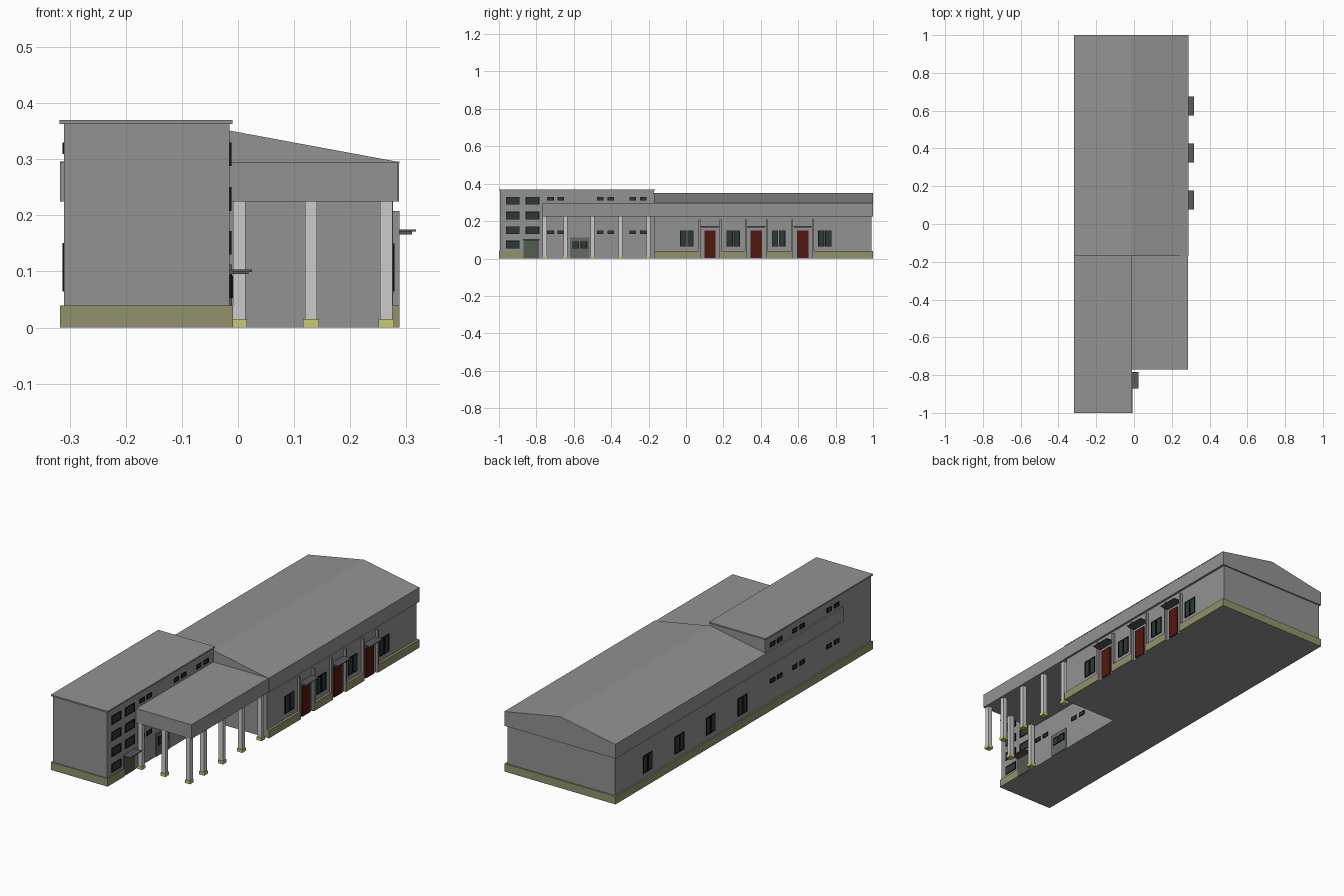
import bpy, bmesh

if "Cube" in bpy.data.objects:
    bpy.data.objects.remove(bpy.data.objects["Cube"])


def material(name, rgb):
    m = bpy.data.materials.new(name)
    m.diffuse_color = (*rgb, 1)
    m.use_nodes = True
    m.node_tree.nodes["Principled BSDF"].inputs["Base Color"].default_value = m.diffuse_color
    return m


GREY = material("grey_wall", (0.29, 0.29, 0.29))
OLIVE = material("olive_plinth", (0.29, 0.29, 0.15))
YELLOW = material("yellow_base", (0.60, 0.59, 0.17))
LIGHT = material("light_column", (0.60, 0.60, 0.60))
GLASS = material("dark_glass", (0.025, 0.042, 0.034))
FRAME = material("black_frame", (0.005, 0.005, 0.005))
RED = material("red_door", (0.085, 0.009, 0.004))
GREEN = material("green_door", (0.085, 0.105, 0.075))
SLATE = material("slate_door", (0.13, 0.145, 0.13))
DARK = material("dark_canopy", (0.10, 0.10, 0.105))


def finish(name, bm, mat):
    bmesh.ops.recalc_face_normals(bm, faces=bm.faces)
    me = bpy.data.meshes.new(name)
    bm.to_mesh(me)
    bm.free()
    ob = bpy.data.objects.new(name, me)
    bpy.context.collection.objects.link(ob)
    me.materials.append(mat)
    return ob


def box(name, x, y, z, mat=GREY):
    bm = bmesh.new()
    bmesh.ops.create_cube(bm, size=1)
    for v in bm.verts:
        v.co = [(a + b) / 2 + c * (b - a) for (a, b), c in zip((x, y, z), v.co)]
    return finish(name, bm, mat)


def prism(name, profile, y0, y1, mat=GREY):
    """Extrude an x-z outline along y."""
    bm = bmesh.new()
    face = bm.faces.new([bm.verts.new((x, y0, z)) for x, z in profile])
    bottom = bmesh.ops.extrude_face_region(bm, geom=[face])
    for v in bottom["geom"]:
        if isinstance(v, bmesh.types.BMVert):
            v.co.y = y1
    return finish(name, bm, mat)


def window(name, wall, side, y0, y1, z0, z1):
    """Framed pane on a wall facing +x (side 1) or -x (side -1)."""
    def depth(d):
        return tuple(sorted((wall - side * 0.004, wall + side * d)))
    t = 0.004
    box(name + "_pane", depth(0.0015), (y0 + t, y1 - t), (z0 + t, z1 - t), GLASS)
    for a, b in ((y0, y0 + t), (y1 - t, y1)):
        box(name + "_frame_side", depth(0.003), (a, b), (z0, z1), FRAME)
    for a, b in ((z0, z0 + t), (z1 - t, z1)):
        box(name + "_frame_rail", depth(0.003), (y0, y1), (a, b), FRAME)


LEFT, MID, RIGHT = -0.31, -0.015, 0.276
DOORS = (0.128, 0.376, 0.624)

# Hall: walls, fascia band and pitched roof
box("hall_walls", (LEFT, RIGHT), (-0.17, 0.993), (0, 0.23))
box("hall_fascia", (-0.317, 0.287), (-0.17, 1), (0.225, 0.295))
prism("hall_roof", [(-0.317, 0.295), (MID, 0.351), (0.287, 0.295)], -0.17, 1)
box("fascia_trim", (-0.3175, 0.288), (-0.17, 1), (0.292, 0.296))

# Tower block with flat roof and the band along its left wall
box("tower_walls", (LEFT, MID), (-0.995, -0.17), (0, 0.364))
box("tower_roof", (-0.318, -0.01), (-1, -0.165), (0.363, 0.37))
box("tower_left_band", (-0.317, LEFT + 0.005), (-0.77, -0.17), (0.225, 0.295))

# Plinth strips round the outside, broken at the hall doors
box("left_plinth", (-0.317, LEFT), (-1, 1), (0, 0.039), OLIVE)
box("back_plinth", (LEFT, RIGHT), (0.993, 1), (0, 0.039), OLIVE)
box("front_plinth", (LEFT, MID), (-1, -0.995), (0, 0.039), OLIVE)
box("tower_right_plinth", (MID, -0.009), (-1, -0.87), (0, 0.039), OLIVE)
start = -0.17
for y in DOORS + (1.06,):
    box("hall_right_plinth", (RIGHT, 0.288), (start, y - 0.06), (0, 0.039), OLIVE)
    start = y + 0.06

# Open porch roof on columns
box("porch_roof", (MID, 0.285), (-0.77, -0.17), (0.225, 0.295))
spots = [(0.002, -0.755), (0.13, -0.755)] + [(0.264, y) for y in (-0.755, -0.645, -0.5, -0.35, -0.2)]
for x, y in spots:
    r = 0.011
    box("porch_column", (x - r, x + r), (y - r, y + r), (0.01, 0.226), LIGHT)
    r = 0.014
    box("column_base", (x - r, x + r), (y - r, y + r), (0, 0.015), YELLOW)

# Tall paired windows on both long sides of the hall
for y in (0.005, 0.252, 0.495, 0.742):
    for wall, side in ((LEFT, -1), (RIGHT, 1)):
        for a in (y - 0.036, y + 0.002):
            window("hall_window", wall, side, a, a + 0.034, 0.064, 0.15)

# Small paired windows on both sides of the tower
for y in (-0.698, -0.431, -0.257):
    for wall, side in ((LEFT, -1), (MID, 1)):
        for a in (y - 0.046, y + 0.01):
            for z in (0.13, 0.309):
                window("tower_small_window", wall, side, a, a + 0.037, z, z + 0.021)

# Stair windows on the tower
for y in (-0.963, -0.858):
    for z in (0.053, 0.13, 0.208, 0.288):
        if not (y > -0.9 and z < 0.1):
            window("stair_window", MID, 1, y, y + 0.074, z, z + 0.042)

# Hall doors with posts and small canopies
for y in DOORS:
    box("hall_door", (RIGHT - 0.005, RIGHT + 0.007), (y - 0.03, y + 0.03), (0.003, 0.15), RED)
    for s in (-1, 1):
        c = y + s * 0.056
        box("door_post", (RIGHT - 0.004, 0.288), (c - 0.005, c + 0.005), (0, 0.208))
    box("door_canopy", (RIGHT, 0.317), (y - 0.05, y + 0.05), (0.171, 0.175), DARK)
    box("door_canopy_beam", (RIGHT, 0.31), (y - 0.047, y + 0.047), (0.166, 0.171), DARK)

# Tower entrance with canopy, and glazed side door
box("tower_door", (MID - 0.005, MID + 0.004), (-0.87, -0.787), (0.001, 0.1), GREEN)
box("tower_door_canopy", (MID, 0.025), (-0.872, -0.783), (0.099, 0.103), DARK)
box("tower_door_canopy_beam", (MID, 0.019), (-0.868, -0.787), (0.095, 0.099), DARK)
box("side_door", (MID - 0.005, MID + 0.004), (-0.62, -0.515), (0.001, 0.112), SLATE)
for y in (-0.607, -0.563):
    window("side_door_window", MID + 0.004, 1, y, y + 0.036, 0.053, 0.092)
